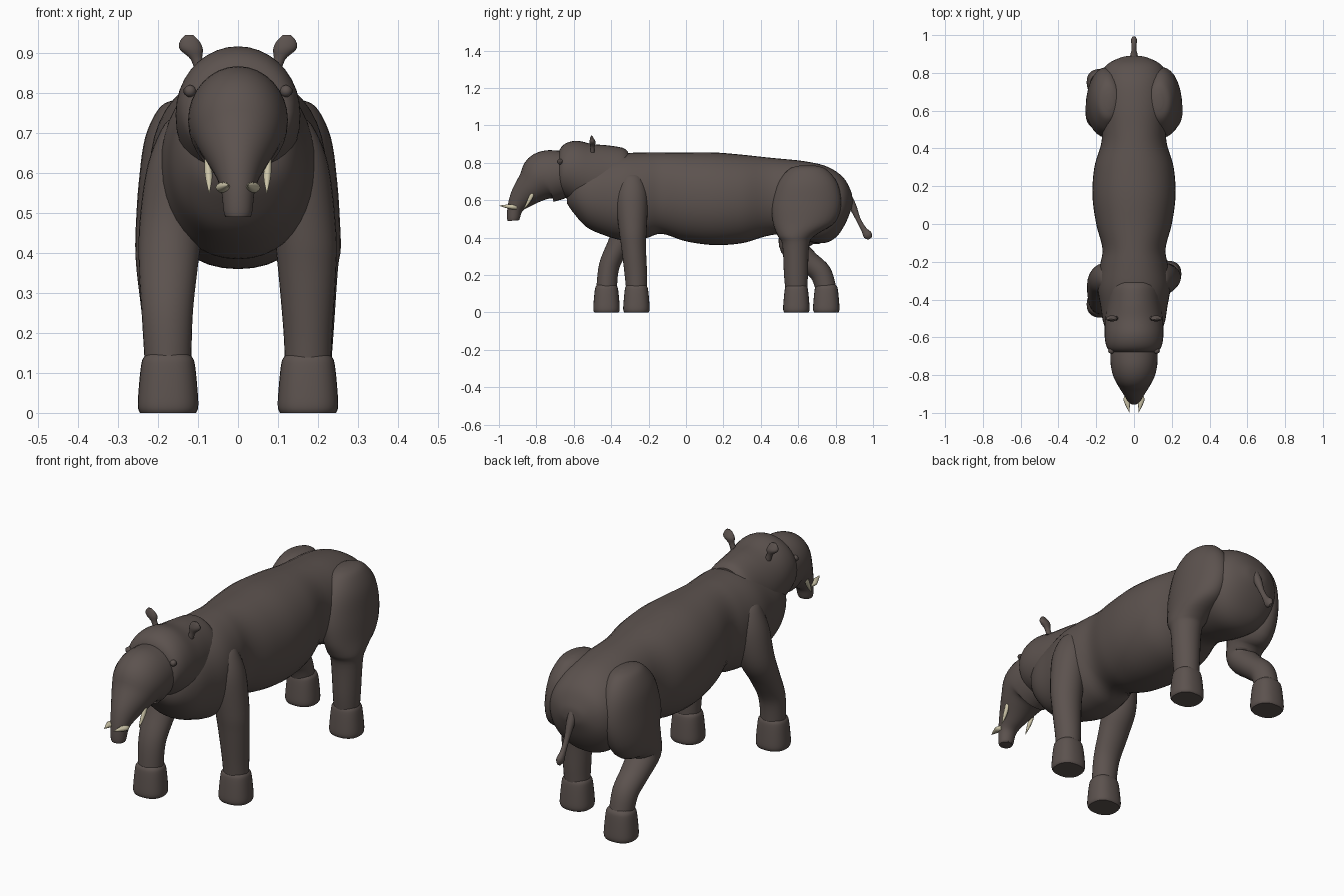
import bpy, bmesh, math
from mathutils import Vector

if "Cube" in bpy.data.objects:
    bpy.data.objects.remove(bpy.data.objects["Cube"], do_unlink=True)


def material(name, rgb):
    m = bpy.data.materials.new(name)
    m.use_nodes = True
    color = (*rgb, 1)
    m.diffuse_color = color
    bsdf = next(n for n in m.node_tree.nodes if n.type == "BSDF_PRINCIPLED")
    bsdf.inputs["Base Color"].default_value = color
    return m


HIDE = material("brown grey hide", (0.107, 0.085, 0.077))
IVORY = material("ivory", (0.60, 0.55, 0.39))
EYE = material("dark eye", (0.06, 0.048, 0.044))


def spline(keys, steps):
    """Smooth interpolation through all key values."""
    out = []
    for i in range(len(keys) - 1):
        p0, p1 = keys[max(i - 1, 0)], keys[i]
        p2, p3 = keys[i + 1], keys[min(i + 2, len(keys) - 1)]
        for s in range(steps):
            t = s / steps
            out.append([b + 0.5 * t * (c - a + t * (2*a - 5*b + 4*c - d + t * (3*(b - c) + d - a)))
                        for a, b, c, d in zip(p0, p1, p2, p3)])
    return out + [list(keys[-1])]


def finish(name, bm, mat):
    bmesh.ops.recalc_face_normals(bm, faces=bm.faces)
    mesh = bpy.data.meshes.new(name)
    bm.to_mesh(mesh)
    bm.free()
    obj = bpy.data.objects.new(name, mesh)
    bpy.context.collection.objects.link(obj)
    mesh.materials.append(mat)
    bpy.ops.object.select_all(action="DESELECT")
    obj.select_set(True)
    bpy.context.view_layer.objects.active = obj
    bpy.ops.object.shade_smooth_by_angle(angle=math.radians(45))
    return obj


def loft(name, keys, mat=HIDE, side=1, axis=None, power=2.0, sides=28, steps=5):
    """Skin rings given as x, y, z, half width, half depth."""
    rings = spline(keys, steps)
    centres = [Vector((r[0] * side, r[1], r[2])) for r in rings]
    bm = bmesh.new()
    loops = []
    for i, r in enumerate(rings):
        t = axis or centres[min(i + 1, len(rings) - 1)] - centres[max(i - 1, 0)]
        u = Vector((1, 0, 0))
        v = t.cross(u).normalized()
        a, b = max(r[3], 0.001), max(r[4], 0.001)
        loop = []
        for k in range(sides):
            ang = math.tau * k / sides
            c, s = math.cos(ang), math.sin(ang)
            c = math.copysign(abs(c) ** (2 / power), c)
            s = math.copysign(abs(s) ** (2 / power), s)
            loop.append(bm.verts.new(centres[i] + u * a * c + v * b * s))
        loops.append(loop)
    for p, q in zip(loops, loops[1:]):
        for k in range(sides):
            n = (k + 1) % sides
            bm.faces.new((p[k], p[n], q[n], q[k]))
    bm.faces.new(loops[0])
    bm.faces.new(loops[-1])
    return finish(name, bm, mat)


def upright(sections):
    """Turn (y, top, bottom, half width) into ring keys."""
    return [(0, y, (t + b) / 2, w, (t - b) / 2) for y, t, b, w in sections]


ALONG = Vector((0, 1, 0))

# Torso from chest to rump
loft("torso", upright([
    (-.635, .67, .58, .05), (-.60, .75, .53, .12), (-.53, .80, .455, .16),
    (-.43, .83, .41, .178), (-.33, .85, .385, .193), (-.22, .855, .395, .18),
    (-.13, .855, .42, .167), (0, .855, .38, .20), (.15, .855, .36, .22),
    (.30, .843, .37, .21), (.42, .83, .405, .175), (.50, .822, .415, .17),
    (.62, .81, .385, .185), (.73, .788, .37, .187), (.80, .755, .40, .172),
    (.85, .71, .47, .135), (.883, .645, .55, .065), (.89, .61, .58, .02)]),
    axis=ALONG, power=2.15, sides=40)

# Neck hump and head with short trunk
loft("neck", upright([
    (-.685, .81, .66, .07), (-.675, .87, .63, .125), (-.64, .905, .61, .148),
    (-.58, .917, .58, .156), (-.50, .90, .55, .153), (-.42, .893, .52, .145),
    (-.34, .88, .50, .14), (-.31, .86, .52, .125)]), axis=ALONG, sides=36)
loft("head", [
    (0, -.60, .745, .11, .11), (0, -.68, .735, .124, .132), (0, -.76, .72, .121, .137),
    (0, -.82, .672, .098, .096), (0, -.88, .61, .062, .066), (0, -.912, .56, .043, .043),
    (0, -.923, .505, .036, .034), (0, -.924, .49, .031, .029)], sides=32)

# Tail with a rounded tuft
loft("tail", [
    (0, .855, .64, .02, .02), (0, .89, .57, .02, .02), (0, .92, .50, .013, .013),
    (0, .95, .445, .013, .015), (0, .972, .413, .016, .024), (0, .985, .395, .006, .01)],
    sides=16)

# Legs: the two sides stand in different poses
shoulder = [(.125, -.29, .745, .02, .03), (.13, -.29, .72, .055, .06),
            (.148, -.29, .62, .078, .085)]
hip = [(.13, .65, .785, .02, .04), (.135, .65, .765, .06, .10), (.142, .65, .69, .09, .16),
       (.15, .645, .58, .098, .185), (.163, .63, .48, .092, .165), (.175, .59, .41, .082, .10)]
left_fore = shoulder + [(.168, -.285, .45, .078, .075), (.173, -.28, .35, .072, .066),
                        (.175, -.268, .2, .061, .06), (.175, -.265, .12, .058, .055)]
right_fore = shoulder + [(.166, -.305, .48, .08, .08), (.174, -.355, .37, .074, .062),
                         (.177, -.41, .25, .064, .055), (.175, -.425, .12, .058, .055)]
left_hind = hip + [(.178, .587, .36, .072, .072), (.177, .588, .2, .062, .064),
                   (.175, .59, .12, .058, .058)]
right_hind = hip + [(.178, .575, .35, .075, .072), (.178, .65, .275, .066, .06),
                    (.177, .72, .21, .06, .058), (.175, .75, .12, .056, .055)]

for name, keys, side in (("left_front", left_fore, 1), ("right_front", right_fore, -1),
                         ("left_back", left_hind, 1), ("right_back", right_hind, -1)):
    loft(name + "_leg", keys, side=side,
         axis=Vector((0, 0, 1)) if side == 1 else None)
    y = keys[-1][1]
    loft(name + "_foot", [
        (.175, y, .155, .04, .04), (.175, y, .14, .06, .056), (.175, y, .115, .068, .063),
        (.175, y, .04, .075, .07), (.175, y, .012, .075, .07), (.175, y, 0, .07, .065)],
        side=side, power=2.4, axis=Vector((0, 0, 1)), steps=4)

# Paired ears, eyes and tusks
for label, side in (("left", 1), ("right", -1)):
    loft(label + "_ear", [
        (.092, -.50, .855, .016, .012), (.104, -.50, .885, .015, .012),
        (.117, -.50, .91, .029, .016), (.121, -.503, .93, .024, .01),
        (.122, -.505, .945, .01, .003)], side=side, sides=16, axis=Vector((0, 0, 1)))
    loft(label + "_upper_tusk", [
        (.079, -.815, .648, .002, .003), (.076, -.825, .625, .008, .011),
        (.073, -.843, .59, .009, .009), (.072, -.868, .55, .001, .001)],
        IVORY, side, sides=12)
    loft(label + "_lower_tusk", [
        (.03, -.905, .56, .017, .012), (.037, -.93, .564, .019, .013),
        (.033, -.962, .567, .011, .009), (.024, -.998, .57, .001, .001)],
        IVORY, side, sides=12)
    for part, radius, x, mat in (("eyelid", .015, .12, HIDE), ("eye", .011, .126, EYE)):
        bm = bmesh.new()
        bmesh.ops.create_uvsphere(bm, u_segments=16, v_segments=10, radius=radius)
        bmesh.ops.translate(bm, vec=(x * side, -.672, .805), verts=bm.verts)
        finish(label + "_" + part, bm, mat)
